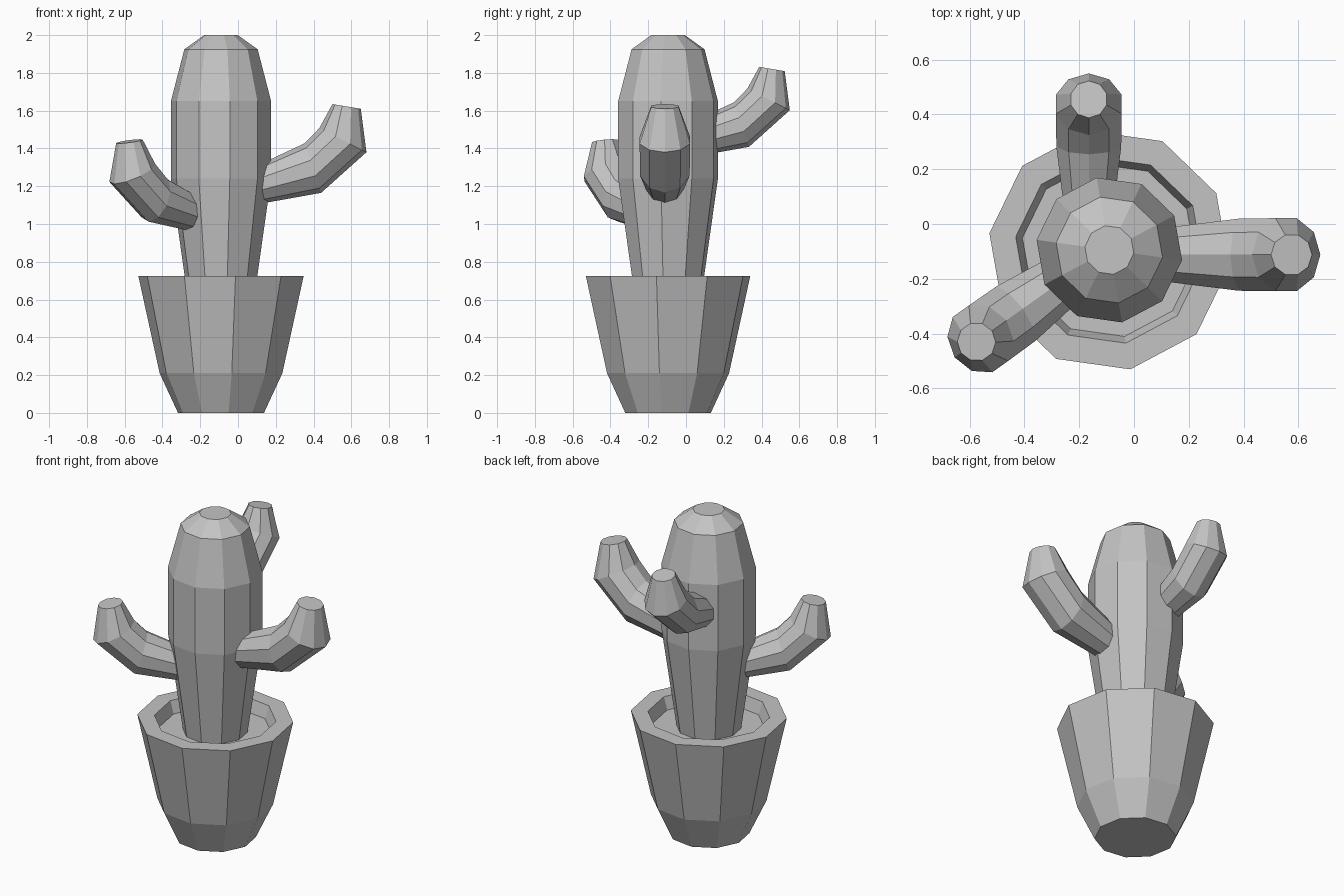
import bpy, bmesh
from math import sin, cos, pi, radians
from mathutils import Vector

cube = bpy.data.objects.get("Cube")
if cube:
    bpy.data.objects.remove(cube, do_unlink=True)

SIDES = 10
AXIS = Vector((-0.09, -0.095, 0))  # shared centre of pot and trunk

clay = bpy.data.materials.new("plain_grey")
clay.use_nodes = True
grey = (0.55, 0.55, 0.55, 1)
clay.diffuse_color = grey
clay.node_tree.nodes["Principled BSDF"].inputs["Base Color"].default_value = grey


def loft(name, rings):
    """Skin a list of vertex rings and cap both ends, flat shaded."""
    bm = bmesh.new()
    loops = [[bm.verts.new(p) for p in ring] for ring in rings]
    for a, b in zip(loops, loops[1:]):
        for i in range(SIDES):
            j = (i + 1) % SIDES
            bm.faces.new((a[i], a[j], b[j], b[i]))
    bm.faces.new(loops[0][::-1])
    bm.faces.new(loops[-1])
    bmesh.ops.recalc_face_normals(bm, faces=bm.faces)
    mesh = bpy.data.meshes.new(name)
    bm.to_mesh(mesh)
    bm.free()
    mesh.materials.append(clay)
    obj = bpy.data.objects.new(name, mesh)
    bpy.context.collection.objects.link(obj)
    return obj


def ring(centre, u, v):
    """Ten-sided ring spanned by two radius vectors."""
    return [centre + u * cos(2 * pi * i / SIDES) + v * sin(2 * pi * i / SIDES)
            for i in range(SIDES)]


def turned(name, profile):
    """Upright part turned from (radius, height) pairs."""
    t = radians(-8)
    u, v = Vector((cos(t), sin(t), 0)), Vector((-sin(t), cos(t), 0))
    loft(name, [ring(AXIS + Vector((0, 0, z)), u * r, v * r) for r, z in profile])


# Pot with a thick rim and recessed soil
turned("pot", [(0.23, 0), (0.328, 0.21), (0.442, 0.725), (0.345, 0.725), (0.32, 0.65)])

# Trunk with a rounded crown
turned("trunk", [(0.182, 0.64), (0.268, 1.24), (0.268, 1.65), (0.196, 1.925), (0.09, 2.0)])

# Arm cross-sections: lower and upper points (out, up), measured from the tip
SECTIONS = [((-0.525, -0.527), (-0.525, -0.337)),
            ((-0.135, -0.457), (-0.223, -0.195)),
            ((0.105, -0.242), (-0.145, -0.115)),
            ((0.075, -0.012), (-0.075, 0.013))]


def arm(name, tip, angle, size):
    out = Vector((cos(radians(angle)), sin(radians(angle)), 0))
    up = Vector((0, 0, 1))
    side = up.cross(out)
    rings = []
    for low, high in SECTIONS:
        a, b = [(out * p[0] + up * p[1]) * size for p in (low, high)]
        half = (b - a) / 2
        rings.append(ring(Vector(tip) + (a + b) / 2, half, side * half.length))
    loft(name, rings)


arm("left_arm", (0.575, -0.112, 1.622), 0, 1.0)
arm("back_arm", (-0.165, 0.455, 1.82), 90, 0.9)
arm("front_right_arm", (-0.575, -0.43, 1.437), 215.5, 0.93)
